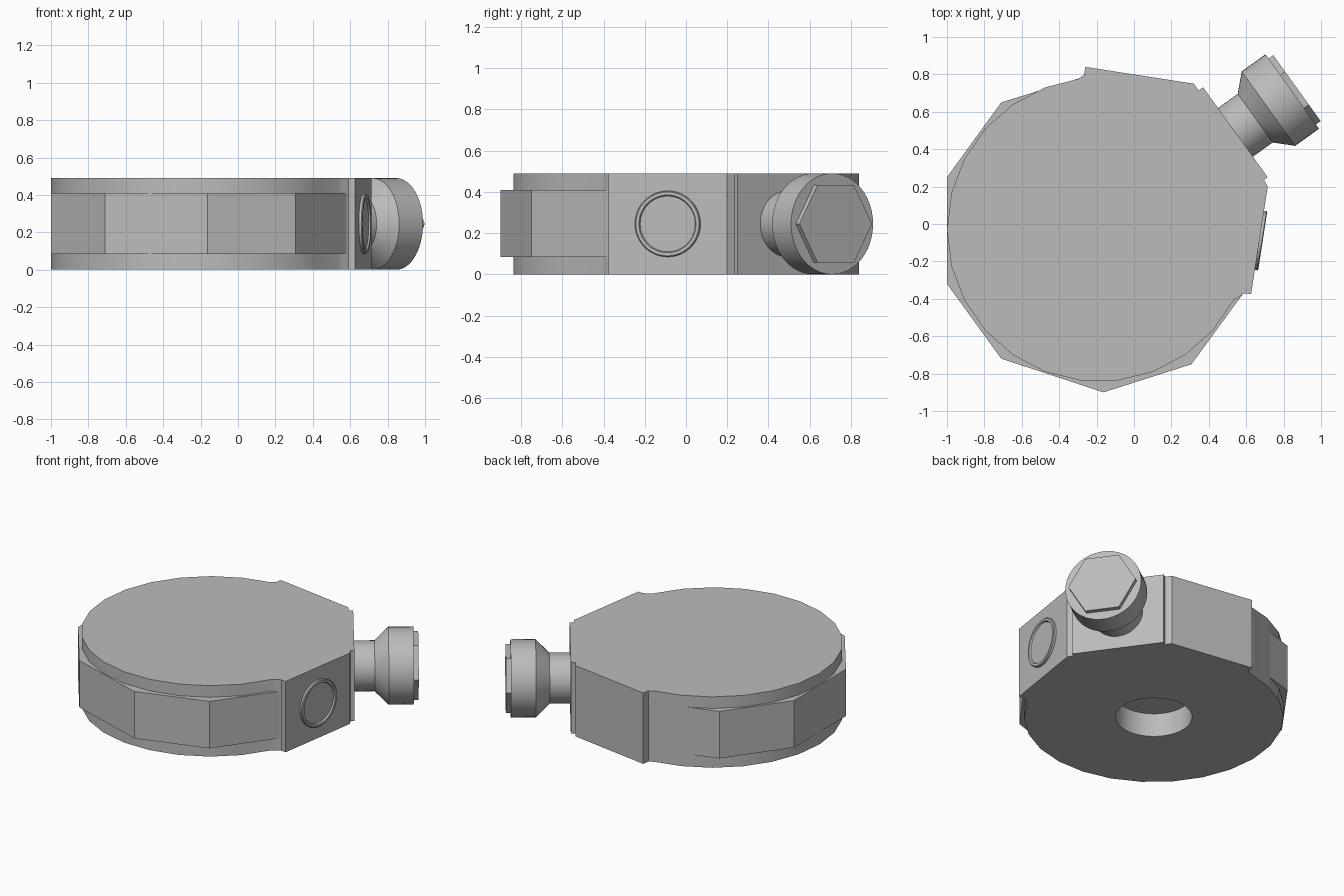
import bpy
import bmesh
from math import cos, sin, pi, radians, atan2
from mathutils import Matrix, Vector

if "Cube" in bpy.data.objects:
    bpy.data.objects.remove(bpy.data.objects["Cube"], do_unlink=True)

HEIGHT = 0.49
MID = HEIGHT / 2
CENTRE = Vector((-0.187, -0.03))

grey = bpy.data.materials.new("plain_grey")
grey.use_nodes = True
grey.diffuse_color = (0.5, 0.5, 0.5, 1)
grey.node_tree.nodes["Principled BSDF"].inputs["Base Color"].default_value = (0.5, 0.5, 0.5, 1)


def finish(name, bm, smooth=None):
    bmesh.ops.recalc_face_normals(bm, faces=bm.faces)
    mesh = bpy.data.meshes.new(name)
    bm.to_mesh(mesh)
    bm.free()
    mesh.materials.append(grey)
    obj = bpy.data.objects.new(name, mesh)
    bpy.context.collection.objects.link(obj)
    if smooth:
        bpy.ops.object.select_all(action='DESELECT')
        obj.select_set(True)
        bpy.context.view_layer.objects.active = obj
        bpy.ops.object.shade_smooth_by_angle(angle=radians(smooth))
    return obj


def prism(name, outline, z0, z1, smooth=None):
    bm = bmesh.new()
    base = bm.faces.new([bm.verts.new((x, y, z0)) for x, y in outline])
    top = bmesh.ops.extrude_face_region(bm, geom=[base], use_keep_orig=True)["geom"]
    bmesh.ops.translate(bm, vec=(0, 0, z1 - z0),
                        verts=[v for v in top if isinstance(v, bmesh.types.BMVert)])
    return finish(name, bm, smooth)


def lathe(name, profile, sides, matrix, smooth=None):
    """Closed solid of revolution; profile holds (radius, height) pairs."""
    bm = bmesh.new()
    rings = [[bm.verts.new(matrix @ Vector((r * cos(2 * pi * i / sides),
                                            r * sin(2 * pi * i / sides), h)))
              for i in range(sides)] for r, h in profile]
    for a, b in zip(rings, rings[1:]):
        for i in range(sides):
            j = (i + 1) % sides
            bm.faces.new((a[i], a[j], b[j], b[i]))
    bm.faces.new(rings[0])
    bm.faces.new(rings[-1])
    return finish(name, bm, smooth)


def facing(p, q):
    """Frame at the middle of wall p-q, local z pointing out, local y up."""
    mid = (Vector(p) + Vector(q)) / 2
    d = Vector(q) - Vector(p)
    angle = atan2(-d.x, d.y)
    if Vector((cos(angle), sin(angle))).dot(mid - CENTRE) < 0:
        angle += pi
    return (Matrix.Translation((mid.x, mid.y, MID)) @ Matrix.Rotation(angle, 4, 'Z')
            @ Matrix.Rotation(pi / 2, 4, 'Z') @ Matrix.Rotation(pi / 2, 4, 'X'))


def cut(obj, cutter):
    mod = obj.modifiers.new("pocket", 'BOOLEAN')
    mod.operation = 'DIFFERENCE'
    mod.solver = 'EXACT'
    mod.object = cutter
    bpy.context.view_layer.objects.active = obj
    bpy.ops.object.modifier_apply(modifier=mod.name)


# Round body joined to the three-sided head block
knob_wall = ((0.37, 0.73), (0.715, 0.25))
ring_wall = ((0.715, 0.20), (0.626, -0.375))
block = [(-0.30, 0.775), (-0.268, 0.795), (-0.26, 0.84), (0.32, 0.75), (0.345, 0.715),
         *knob_wall, (0.695, 0.235), *ring_wall, (0.59, -0.37), (0.56, -0.39)]
step = 2 * pi / 26
arc = [(CENTRE.x + 0.813 * cos(pi + k * step), CENTRE.y + 0.813 * sin(pi + k * step))
       for k in range(11, -6, -1)]
body = prism("body", block + arc, 0, HEIGHT)

# Faceted grip band around the body
band_outline = [(-0.16, 0.82), (-0.71, 0.65), (-1, 0.25), (-1, -0.32), (-0.71, -0.72),
                (-0.163, -0.90), (0.307, -0.75), (0.60, -0.35), (0.4, 0.3)]
band = prism("grip_band", band_outline, 0.085, 0.41)

# Round pocket underneath
cutter = lathe("pocket_cutter", [(0.24, -0.1), (0.24, 0.163)], 48,
               Matrix.Translation((CENTRE.x, CENTRE.y, 0)))
cutter.hide_render = True
for part in (body, band):
    cut(part, cutter)
bpy.data.objects.remove(cutter, do_unlink=True)
bpy.ops.object.select_all(action='DESELECT')
body.select_set(True)
bpy.context.view_layer.objects.active = body
bpy.ops.object.shade_smooth_by_angle(angle=radians(25))

# Side knob with a hexagonal end
frame = facing(*knob_wall)
lathe("knob", [(0.16, -0.05), (0.16, 0.13), (0.245, 0.217), (0.245, 0.374)], 48, frame, 25)
lathe("hex_cap", [(0.217, 0.36), (0.217, 0.405)], 6, frame)

# Shallow round port on the neighbouring wall
lathe("port_ring", [(0.16, -0.02), (0.16, 0.013), (0.155, 0.018), (0.14, 0.018),
                    (0.135, 0.008)], 48, facing(*ring_wall), 25)
